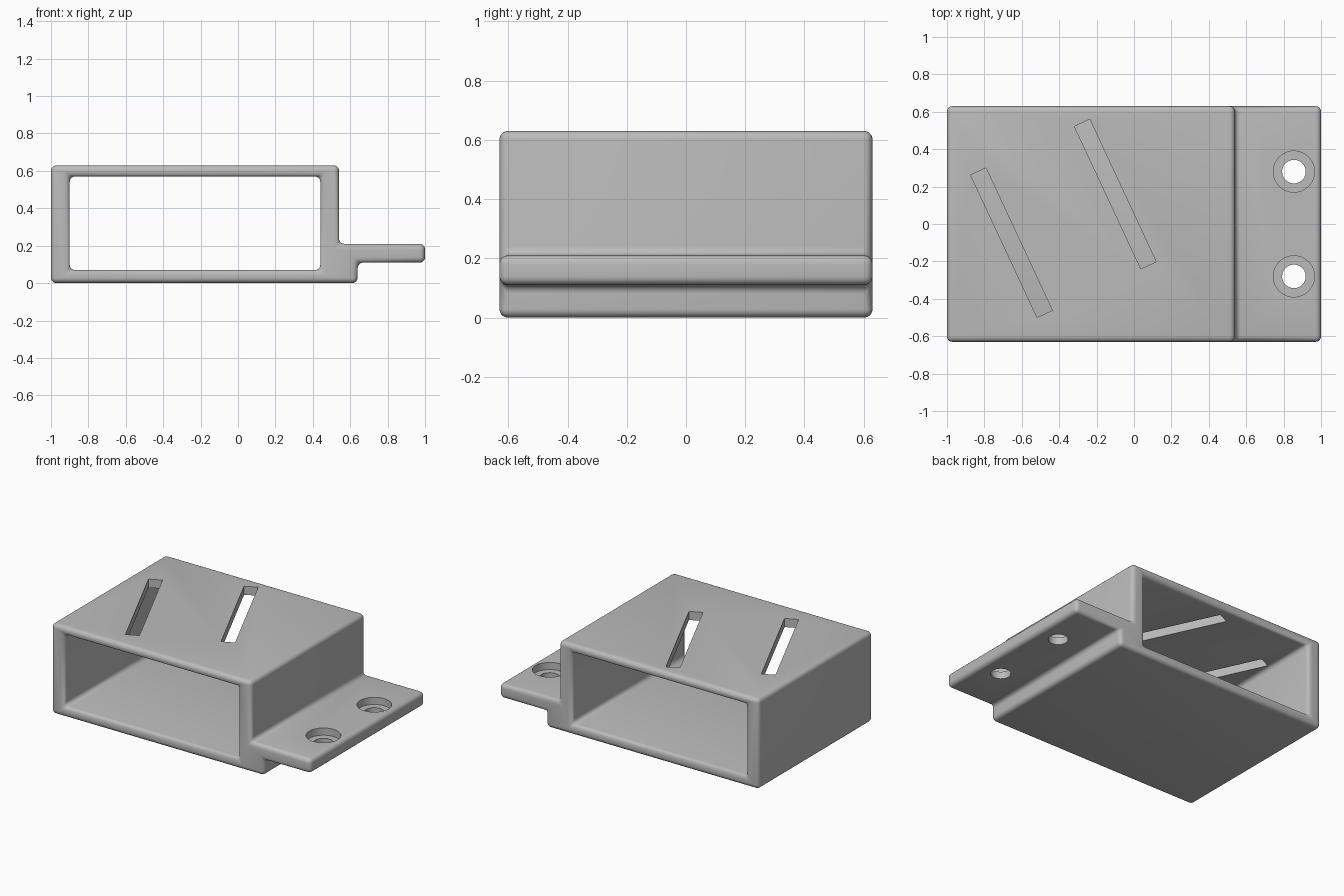
import bpy
import bmesh
import math
from mathutils import Matrix

if "Cube" in bpy.data.objects:
    bpy.data.objects.remove(bpy.data.objects["Cube"])

HALF_DEPTH = 0.63
RADIUS = 0.029

grey = bpy.data.materials.new("plain grey")
grey.use_nodes = True
COLOUR = (0.5, 0.5, 0.5, 1)
grey.diffuse_color = COLOUR
grey.node_tree.nodes["Principled BSDF"].inputs["Base Color"].default_value = COLOUR


def add_object(name, bm):
    bmesh.ops.recalc_face_normals(bm, faces=bm.faces[:])
    mesh = bpy.data.meshes.new(name)
    bm.to_mesh(mesh)
    bm.free()
    mesh.materials.append(grey)
    obj = bpy.data.objects.new(name, mesh)
    bpy.context.collection.objects.link(obj)
    return obj


# Sleeve with mounting flange: outer outline and rectangular opening
outer = [(-1, 0), (0.64, 0), (0.64, 0.11), (1, 0.11),
         (1, 0.21), (0.54, 0.21), (0.54, 0.63), (-1, 0.63)]
inner = [(-0.9, 0.07), (0.44, 0.07), (0.44, 0.57), (-0.9, 0.57)]
bm = bmesh.new()
rings = []
for y in (-HALF_DEPTH, HALF_DEPTH):
    o = [bm.verts.new((x, y, z)) for x, z in outer]
    i = [bm.verts.new((x, y, z)) for x, z in inner]
    bm.faces.new((o[0], o[1], i[1], i[0]))
    bm.faces.new(o[1:7] + [i[2], i[1]])
    bm.faces.new((o[6], o[7], i[3], i[2]))
    bm.faces.new((o[7], o[0], i[0], i[3]))
    rings.append((o, i))
for front, back in zip(*rings):
    for k in range(len(front)):
        n = (k + 1) % len(front)
        bm.faces.new((front[k], front[n], back[n], back[k]))
bmesh.ops.recalc_face_normals(bm, faces=bm.faces[:])

# Round every corner, inside and out
sharp = [e for e in bm.edges if e.calc_face_angle() > 0.5]
bmesh.ops.bevel(bm, geom=sharp, offset=RADIUS, offset_type='OFFSET',
                segments=5, profile=0.5, affect='EDGES', clamp_overlap=False)
bracket = add_object("sleeve_bracket", bm)


def cut(name, bm):
    cutter = add_object(name, bm)
    cutter.hide_render = True
    cutter.hide_viewport = True
    mod = bracket.modifiers.new(name, 'BOOLEAN')
    mod.operation = 'DIFFERENCE'
    mod.solver = 'EXACT'
    mod.object = cutter
    return cutter


cutters = []

# Slanted slots through the top wall
for label, x, y in (("left", -0.1, 0.16), ("right", -0.655, -0.1)):
    bm = bmesh.new()
    matrix = (Matrix.Translation((x, y, 0.6))
              @ Matrix.Rotation(math.radians(25), 4, 'Z')
              @ Matrix.Diagonal((0.09, 0.84, 0.3, 1)))
    bmesh.ops.create_cube(bm, size=1, matrix=matrix)
    cutters.append(cut(label + "_slot_cutter", bm))

# Counterbored screw holes in the flange
for label, y in (("front", -0.28), ("back", 0.28)):
    for part, radius, z in (("bore", 0.063, 0.15), ("recess", 0.11, 0.31)):
        bm = bmesh.new()
        bmesh.ops.create_cone(bm, cap_ends=True, segments=48, radius1=radius,
                              radius2=radius, depth=0.3,
                              matrix=Matrix.Translation((0.855, y, z)))
        cutters.append(cut(f"{label}_{part}_cutter", bm))

# Apply the cuts and discard the cutters
bpy.context.view_layer.objects.active = bracket
bracket.select_set(True)
for mod in list(bracket.modifiers):
    bpy.ops.object.modifier_apply(modifier=mod.name)
for cutter in cutters:
    bpy.data.objects.remove(cutter)
bpy.ops.object.shade_smooth_by_angle(angle=math.radians(30))
